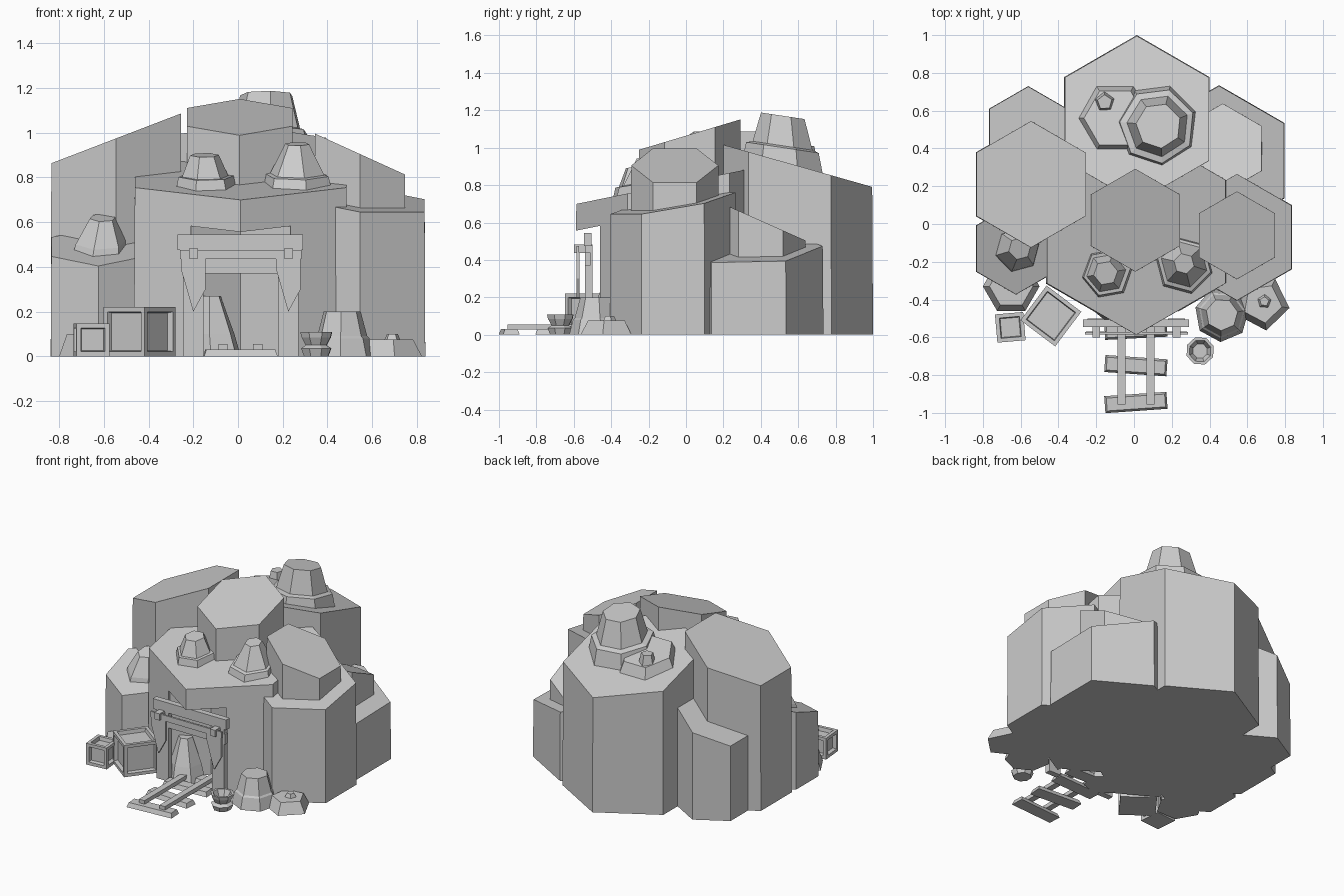
import bpy, bmesh
from math import sin, cos, pi, radians
from mathutils import Matrix

if "Cube" in bpy.data.objects:
    bpy.data.objects.remove(bpy.data.objects["Cube"])


def finish(name, bm):
    bmesh.ops.recalc_face_normals(bm, faces=bm.faces)
    me = bpy.data.meshes.new(name)
    bm.to_mesh(me)
    bm.free()
    ob = bpy.data.objects.new(name, me)
    bpy.context.collection.objects.link(ob)
    return ob


def skin(bm, rings):
    n = len(rings[0])
    for lo, hi in zip(rings, rings[1:]):
        for i in range(n):
            j = (i + 1) % n
            bm.faces.new((lo[i], lo[j], hi[j], hi[i]))
    bm.faces.new(rings[0][::-1])
    bm.faces.new(rings[-1])


def column(name, cx, cy, r, z, sx=0, sy=0, base=0):
    """Hexagonal rock column with a sloped top (z at centre, slopes along x and y)."""
    bm = bmesh.new()
    rings = [[], []]
    for i in range(6):
        a = pi / 2 + i * pi / 3
        dx, dy = r * cos(a), r * sin(a)
        rings[0].append(bm.verts.new((cx + dx, cy + dy, base)))
        rings[1].append(bm.verts.new((cx + dx * .99, cy + dy * .99, z + sx * dx + sy * dy)))
    skin(bm, rings)
    return finish(name, bm)


def rock(name, x, y, tiers, n=6, rot=0, lean=(0, 0), slope=(0, 0)):
    """Stacked tapering tiers of (radius, z); lean shifts and slope tilts the rings."""
    bm = bmesh.new()
    rings = []
    for k, (r, z) in enumerate(tiers):
        t = k / (len(tiers) - 1)
        ring = []
        for i in range(n):
            a = radians(rot) + i * 2 * pi / n
            dx, dy = r * cos(a), r * sin(a)
            ring.append(bm.verts.new((x + lean[0] * t + dx, y + lean[1] * t + dy,
                                      z + slope[0] * dx + slope[1] * dy)))
        rings.append(ring)
    skin(bm, rings)
    return finish(name, bm)


def box(name, x0, x1, y0, y1, z0, z1, rot=0, top=1, inset=0):
    """Box from bounds; optional turn, narrower top, recessed panels."""
    bm = bmesh.new()
    bmesh.ops.create_cube(bm, size=1)
    for v in bm.verts:
        k = top if v.co.z > 0 else 1
        v.co.x *= (x1 - x0) * (1 - (1 - k) * .25)
        v.co.y *= (y1 - y0) * k
        v.co.z *= z1 - z0
    if inset:
        bmesh.ops.recalc_face_normals(bm, faces=bm.faces)
        faces = [f for f in bm.faces if f.normal.z > -.5]
        bmesh.ops.inset_individual(bm, faces=faces, thickness=inset)
        bmesh.ops.inset_individual(bm, faces=faces, thickness=.006, depth=-.025)
    m = Matrix.Translation(((x0 + x1) / 2, (y0 + y1) / 2, (z0 + z1) / 2))
    bm.transform(m @ Matrix.Rotation(radians(rot), 4, 'Z'))
    return finish(name, bm)


# Rock columns of the hill
column("back_column", .015, .555, .445, .915, 0, -.28)
column("left_tall_column", -.545, .21, .338, .975, .38)
column("centre_column", .007, .02, .275, 1.07, 0, .296)
front = column("front_column", .012, -.04, .552, .81, 0, .2)
column("right_column", .545, -.07, .338, .703, -.1, .17)
column("right_upper_column", .545, -.06, .235, .905, -.45)
column("back_right_column", .45, .335, .4, .466, -.22, .02)
column("back_right_upper_column", .47, .4, .24, .61, 0, -.44)
column("back_left_column", -.56, .49, .24, .6, .4)
column("left_low_column", -.625, -.13, .245, .49, 0, .35)

# Mine entrance carved out of the front column
cutter = column("entrance_cutter", .012, -.57, .26, .56, 0, .2, base=-.1)
mod = front.modifiers.new("entrance", 'BOOLEAN')
mod.operation, mod.solver, mod.object = 'DIFFERENCE', 'EXACT', cutter
bpy.context.view_layer.objects.active = front
bpy.ops.object.modifier_apply(modifier="entrance")
bpy.data.objects.remove(cutter)

# Boulders on the hill
rock("summit_boulder", .12, .52, [(.225, .88), (.2, 1.0), (.165, 1.01), (.12, 1.17)],
     7, 20, (.01, 0), (0, -.15))
rock("summit_slab", -.1, .56, [(.22, .85), (.165, .975)], 6, 0, (0, 0), (0, -.25))
rock("summit_pebble", -.155, .645, [(.06, .92), (.04, 1.01)], 5, 20)
rock("ledge_boulder_left", -.14, -.26, [(.145, .72), (.125, .805), (.105, .805), (.065, .9)],
     6, 10, (-.01, 0), (0, .15))
rock("ledge_boulder_right", .265, -.22, [(.165, .73), (.145, .81), (.125, .815), (.055, .95)],
     6, -15, (0, .01), (0, .15))
rock("left_boulder", -.625, -.14, [(.13, .42), (.115, .51), (.06, .62)], 6, 15, (.02, .01), (0, .3))

# Boulders on the ground
rock("ground_boulder", .465, -.48, [(.145, 0), (.125, .08), (.115, .09), (.085, .2)], 7, 10)
rock("ground_slab_right", .68, -.42, [(.145, 0), (.105, .075)], 5, -10)
rock("ground_pebble_right", .69, -.41, [(.045, .06), (.025, .1)], 5, 15)
rock("ground_slab_left", -.65, -.33, [(.15, 0), (.115, .1)], 6, 0)
rock("entrance_boulder", -.1, -.42, [(.12, 0), (.1, .1), (.045, .27)], 6, 20, (-.02, .02))

# Timber entrance frame
box("lintel_beam", -.27, .29, -.545, -.505, .475, .545)
box("lower_lintel", -.25, .28, -.54, -.51, .37, .44)
for side, px in (("left", -.2), ("right", .225)):
    box(side + "_post", px - .045, px + .045, -.54, -.5, 0, .48)
    box(side + "_peg", px - .02, px + .02, -.6, -.5, .437, .483)
    # Pointed brace plate hanging in front of the post
    bm = bmesh.new()
    outline = [(-.055, .44), (-.055, .39), (0, .2), (.055, .3), (.055, .44)]
    skin(bm, [[bm.verts.new((px + x, y, z)) for x, z in outline] for y in (-.585, -.57)])
    finish(side + "_brace_plate", bm)
box("front_tie_bar", -.26, .285, -.585, -.572, .435, .475)

# Track
for i, (y, turn) in enumerate(((-.945, 4), (-.75, -4), (-.56, 3), (-.42, -2))):
    box("sleeper_%d" % i, -.155, .175, y - .045, y + .045, 0, .03, turn, .75)
for side, x in (("left", -.067), ("right", .088)):
    box(side + "_rail", x - .021, x + .021, -.955, -.36, .028, .055)

# Crates
box("large_crate", -.555, -.325, -.602, -.372, 0, .22, -37, 1, .03)
box("small_crate", -.73, -.58, -.622, -.472, 0, .147, 5, 1, .03)

# Bucket with a hollow top
rock("bucket", .35, -.672, [(.058, 0), (.072, .035), (.05, .05), (.07, .085), (.076, .108),
                            (.06, .108), (.04, .06)], 8, 20)
